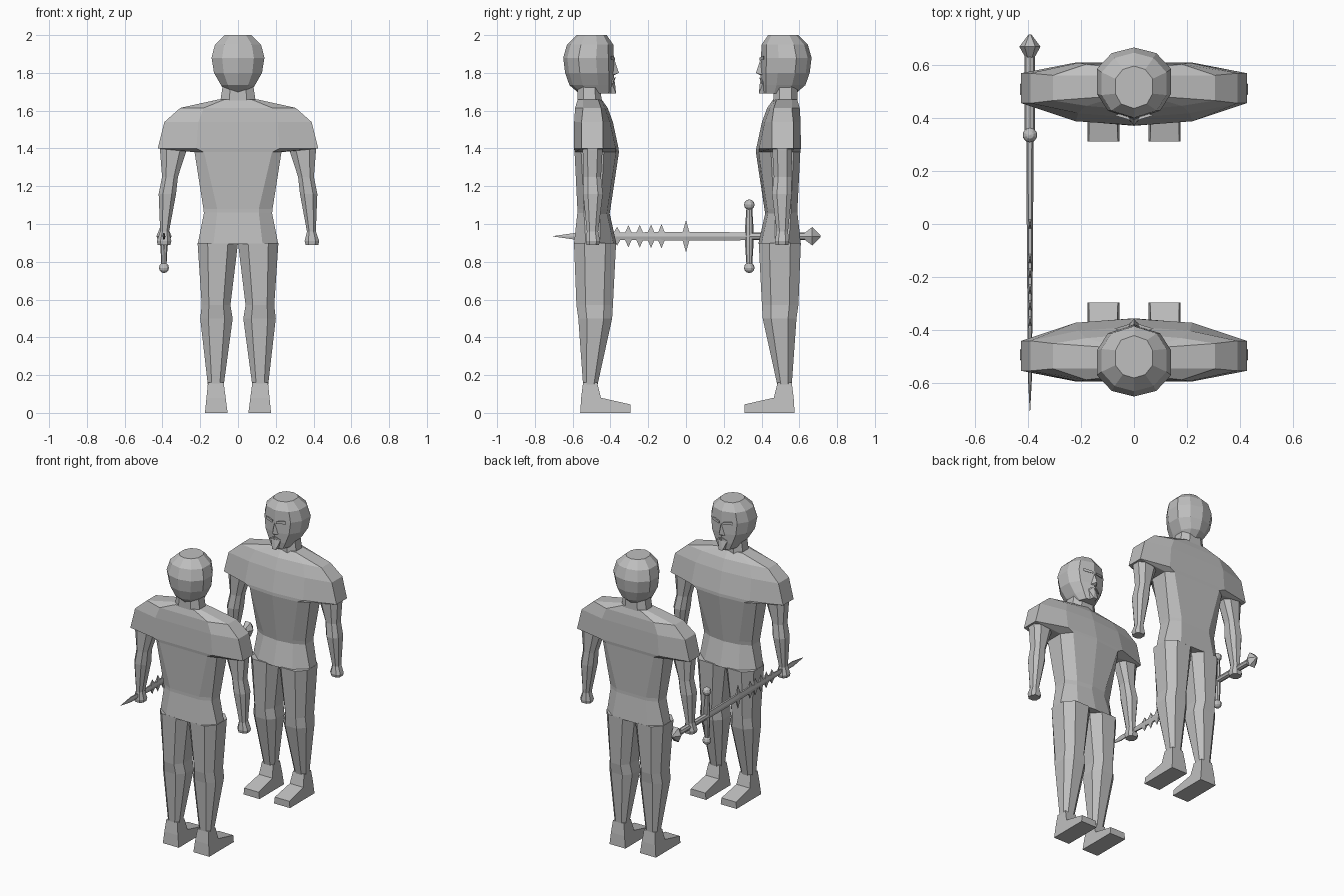
import bpy, bmesh, math
from mathutils import Matrix

grey = bpy.data.materials.new("plain grey")
grey.diffuse_color = (0.52, 0.52, 0.52, 1)


def finish(bm, name):
    bmesh.ops.recalc_face_normals(bm, faces=bm.faces)
    me = bpy.data.meshes.new(name)
    bm.to_mesh(me)
    bm.free()
    me.materials.append(grey)
    return me


def loft(name, rings):
    bm = bmesh.new()
    loops = [[bm.verts.new(p) for p in r] for r in rings]
    n = len(loops[0])
    for a, b in zip(loops, loops[1:]):
        for i in range(n):
            j = (i + 1) % n
            bm.faces.new((a[i], a[j], b[j], b[i]))
    bm.faces.new(loops[0])
    bm.faces.new(loops[-1])
    return finish(bm, name)


def hull(name, pts):
    bm = bmesh.new()
    vs = [bm.verts.new(p) for p in pts]
    res = bmesh.ops.convex_hull(bm, input=vs)
    return finish(bm, name)


def mirrored(pts):
    return [(s * x, y, z) for x, y, z in pts for s in ((1, -1) if x else (1,))]


def limb_ring(z, x0, x1, yf, yb, s, c=0.25):
    # rectangle with cut corners
    cx, cy = (x1 - x0) * c, (yb - yf) * c
    return [(s * x, y, z) for x, y in (
        (x0 + cx, yf), (x1 - cx, yf), (x1, yf + cy), (x1, yb - cy),
        (x1 - cx, yb), (x0 + cx, yb), (x0, yb - cy), (x0, yf + cy))]


def sym_ring(z, half):
    # half outline from front centre to back centre, mirrored across x
    left = [(-x, y) for x, y in reversed(half[1:-1])]
    return [(x, y, z) for x, y in half + left]


def torso_ring(z, w, inner, yf, yb, sf, sb):
    return sym_ring(z, [(0, yf), (inner, yf + 0.015), (w, sf), (w, sb), (inner, yb), (0, yb)])


def head_ring(z, w, yf, yb):
    d = yb - yf
    return sym_ring(z, [(0, yf), (0.7 * w, yf + 0.11 * d), (w, yf + 0.35 * d),
                        (w, yf + 0.7 * d), (0.6 * w, yf + 0.92 * d), (0, yb)])


# ---- figure parts (facing -y, centred on the origin) ----
parts = []
parts.append(loft("shirt", [
    torso_ring(1.05, 0.18, 0.11, -0.09, 0.08, -0.04, 0.045),
    torso_ring(1.08, 0.183, 0.11, -0.095, 0.08, -0.045, 0.045),
    torso_ring(1.38, 0.23, 0.18, -0.14, 0.095, -0.06, 0.06),
    torso_ring(1.40, 0.425, 0.22, -0.138, 0.098, -0.055, 0.058),
    torso_ring(1.54, 0.39, 0.21, -0.108, 0.097, -0.055, 0.058),
    torso_ring(1.615, 0.305, 0.18, -0.08, 0.092, -0.045, 0.05),
    torso_ring(1.66, 0.10, 0.07, -0.048, 0.078, -0.03, 0.05)]))
parts.append(loft("hips", [
    torso_ring(0.895, 0.213, 0.13, -0.127, 0.098, -0.04, 0.035),
    torso_ring(1.06, 0.18, 0.11, -0.09, 0.08, -0.04, 0.045)]))
parts.append(loft("neck", [
    limb_ring(1.64, -0.095, 0.095, -0.047, 0.08, 1),
    limb_ring(1.74, -0.08, 0.08, -0.045, 0.08, 1)]))
parts.append(loft("head", [
    head_ring(1.69, 0.06, -0.105, 0.07),
    head_ring(1.735, 0.09, -0.113, 0.122),
    head_ring(1.80, 0.127, -0.115, 0.145),
    head_ring(1.88, 0.14, -0.113, 0.155),
    head_ring(1.95, 0.122, -0.11, 0.135),
    head_ring(2.0, 0.07, -0.075, 0.085)]))

# face details
parts.append(hull("nose", mirrored([(0, -0.116, 1.87), (0.022, -0.108, 1.79),
                                    (0, -0.14, 1.80), (0, -0.11, 1.785)])))
parts.append(hull("beard", mirrored([(0.035, -0.10, 1.75), (0, -0.118, 1.755),
                                     (0.014, -0.125, 1.69), (0.02, -0.085, 1.69)])))
for s in (1, -1):
    parts.append(hull("brow", [(s * x, y, z) for x, y, z in (
        (0.012, -0.12, 1.865), (0.012, -0.12, 1.88), (0.075, -0.1, 1.87),
        (0.075, -0.1, 1.89), (0.03, -0.09, 1.88))]))
    parts.append(hull("moustache", [(s * x, y, z) for x, y, z in (
        (0, -0.122, 1.778), (0, -0.12, 1.768), (0.045, -0.108, 1.74),
        (0.04, -0.108, 1.755), (0.02, -0.09, 1.76))]))
    # arm with hand
    parts.append(loft("arm", [
        limb_ring(1.43, 0.27, 0.415, -0.055, 0.052, s),
        limb_ring(1.39, 0.272, 0.413, -0.053, 0.052, s),
        limb_ring(1.25, 0.318, 0.402, -0.045, 0.048, s),
        limb_ring(1.16, 0.328, 0.42, -0.055, 0.05, s),
        limb_ring(0.96, 0.365, 0.412, -0.03, 0.03, s),
        limb_ring(0.91, 0.353, 0.43, -0.04, 0.035, s),
        limb_ring(0.89, 0.358, 0.425, -0.035, 0.032, s)]))
    # leg
    parts.append(loft("leg", [
        limb_ring(0.90, 0.0, 0.214, -0.125, 0.098, s),
        limb_ring(0.57, 0.04, 0.192, -0.108, 0.085, s),
        limb_ring(0.50, 0.028, 0.20, -0.104, 0.075, s),
        limb_ring(0.15, 0.075, 0.16, -0.027, 0.05, s)]))
    # foot, a side profile spread across x
    prof = [(0.065, 0), (-0.2, 0), (-0.2, 0.045), (-0.045, 0.08),
            (-0.025, 0.16), (0.05, 0.16), (0.06, 0.08)]
    parts.append(loft("foot", [
        [(s * (0.055 + 0.13 * z), y, z) for y, z in prof],
        [(s * (0.175 - 0.1 * z), y, z) for y, z in prof]]))

# two figures face to face
for label, y, turn in (("far", 0.51, 0), ("near", -0.495, math.pi)):
    for me in parts:
        ob = bpy.data.objects.new(label + "_" + me.name, me)
        ob.matrix_world = Matrix.Translation((0, y, 0)) @ Matrix.Rotation(turn, 4, 'Z')
        bpy.context.collection.objects.link(ob)

# ---- sword along y ----
SX, SZ = -0.392, 0.935


def place(me):
    ob = bpy.data.objects.new(me.name, me)
    ob.location = (SX, 0, SZ)
    bpy.context.collection.objects.link(ob)


def rod(name, sections, n, axis="y"):
    # sections: position along the axis, x radius, other radius
    rings = []
    for t, rx, r in sections:
        ring = []
        for i in range(n):
            a = 2 * math.pi * i / n
            u, v = rx * math.cos(a), r * math.sin(a)
            ring.append((u, t, v) if axis == "y" else (u, 0.335 + v, t))
        rings.append(ring)
    place(loft(name, rings))


rod("blade", [(-0.705, 0.001, 0.001), (-0.59, 0.007, 0.02), (-0.50, 0.008, 0.014),
              (-0.38, 0.009, 0.022), (-0.13, 0.011, 0.026), (0.0, 0.012, 0.026),
              (0.335, 0.014, 0.024)], 6)
rod("grip", [(0.335, 0.02, 0.02), (0.64, 0.02, 0.02)], 8)
rod("pommel", [(0.625, 0.016, 0.018), (0.668, 0.04, 0.056), (0.713, 0.006, 0.006)], 6)
rod("guard", [(-0.17, 0.013, 0.014), (-0.05, 0.019, 0.022), (0.05, 0.019, 0.022),
              (0.17, 0.013, 0.014)], 8, "z")
for z in (-0.167, 0.167):
    bm = bmesh.new()
    bmesh.ops.create_uvsphere(bm, u_segments=10, v_segments=6, radius=0.028,
                              matrix=Matrix.Translation((0, 0.335, z)))
    place(finish(bm, "guard_ball"))

# barbs on both blade edges
for y, h in ((-0.365, 0.05), (-0.305, 0.058), (-0.245, 0.06), (-0.185, 0.062),
             (-0.13, 0.064), (0.0, 0.085)):
    for s in (1, -1):
        place(hull("barb", mirrored([(0.007, y - 0.02, s * 0.015), (0.007, y + 0.02, s * 0.015),
                                     (0, y, s * h)])))
